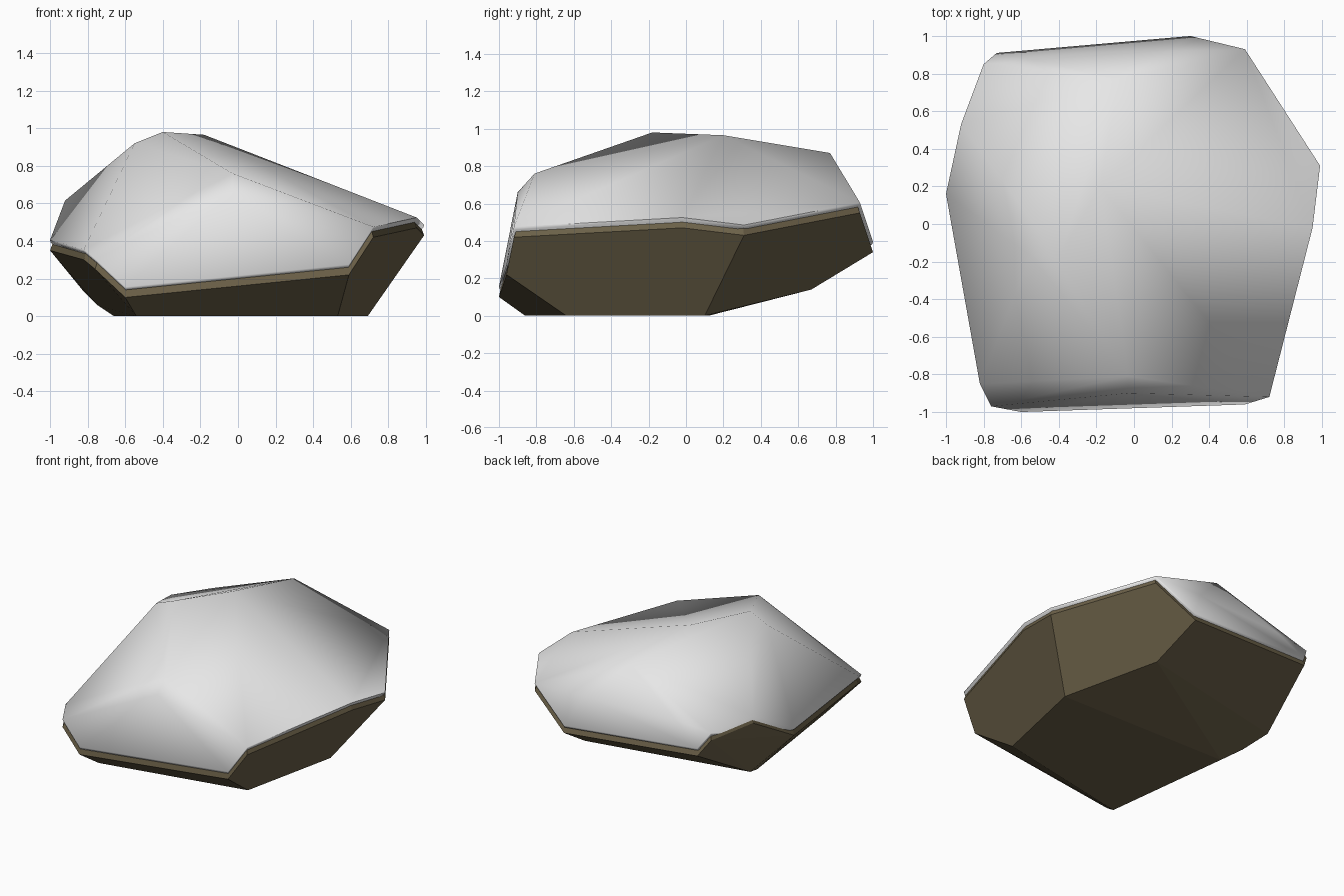
import bpy
import bmesh
import math
from mathutils import Vector

cube = bpy.data.objects.get("Cube")
if cube:
    bpy.data.objects.remove(cube, do_unlink=True)


def make_material(name, colour):
    mat = bpy.data.materials.new(name)
    mat.use_nodes = True
    mat.diffuse_color = colour
    bsdf = next(n for n in mat.node_tree.nodes if n.type == "BSDF_PRINCIPLED")
    bsdf.inputs["Base Color"].default_value = colour
    bsdf.inputs["Roughness"].default_value = 0.9
    return mat


def layer(points, inset=1.0, lift=0.0):
    """Copy a ring of points, drawn inwards and raised."""
    return [Vector((x * inset, y * inset, z + lift)) for x, y, z in points]


def hull_object(name, points, material, flatten=0.0):
    """Wrap points in a convex skin and merge nearly flat facets."""
    bm = bmesh.new()
    for p in points:
        bm.verts.new(p)
    bmesh.ops.convex_hull(bm, input=bm.verts[:])
    loose = [v for v in bm.verts if not v.link_faces]
    bmesh.ops.delete(bm, geom=loose, context="VERTS")
    if flatten:
        bmesh.ops.dissolve_limit(bm, angle_limit=math.radians(flatten),
                                 verts=bm.verts[:], edges=bm.edges[:])
    bmesh.ops.recalc_face_normals(bm, faces=bm.faces[:])
    mesh = bpy.data.meshes.new(name)
    bm.to_mesh(mesh)
    bm.free()
    mesh.materials.append(material)
    obj = bpy.data.objects.new(name, mesh)
    bpy.context.collection.objects.link(obj)
    return obj


stone = make_material("brown stone", (0.15, 0.12, 0.066, 1))
snow = make_material("white snow", (0.8, 0.8, 0.8, 1))

# Widest outline of the boulder, anticlockwise from the front
rim = [
    (-0.6, -1, 0.1), (0.59, -0.96, 0.22), (0.72, -0.92, 0.42),
    (0.95, -0.02, 0.47), (0.99, 0.31, 0.43), (0.59, 0.93, 0.55),
    (0.3, 1, 0.34), (-0.73, 0.91, 0.41), (-0.8, 0.85, 0.52),
    (-0.92, 0.53, 0.56), (-1, 0.16, 0.35), (-0.82, -0.85, 0.3),
    (-0.76, -0.97, 0.25),
]

# Underside corners of the stone
foot = [
    (0.69, 0.1, 0), (0.53, -0.64, 0), (-0.54, -0.86, 0), (-0.66, 0.12, 0),
    (0.36, 0.67, 0.14), (-0.82, 0.42, 0.13), (-0.75, 0.24, 0.06),
]

# Ridge corners of the snow cap
crown = [
    (-0.4, -0.18, 0.98), (-0.55, -0.17, 0.92), (-0.18, 0.2, 0.965),
    (-0.08, 0.77, 0.87), (-0.03, -0.81, 0.76), (-0.03, -0.9, 0.66),
    (-0.52, 0.87, 0.61), (0.19, 0.92, 0.61),
]

# Faceted stone with a short upright band under the snow
hull_object("stone_base", layer(foot) + layer(rim) + layer(rim, 0.985, 0.04),
            stone, flatten=2)

# Smooth snow cap with a thin lip
cap = hull_object("snow_cap", layer(rim, 0.995, 0.04) + layer(rim, 1, 0.055)
                  + layer(crown), snow)
bpy.ops.object.select_all(action="DESELECT")
cap.select_set(True)
bpy.context.view_layer.objects.active = cap
bpy.ops.object.shade_smooth_by_angle(angle=math.radians(75))
